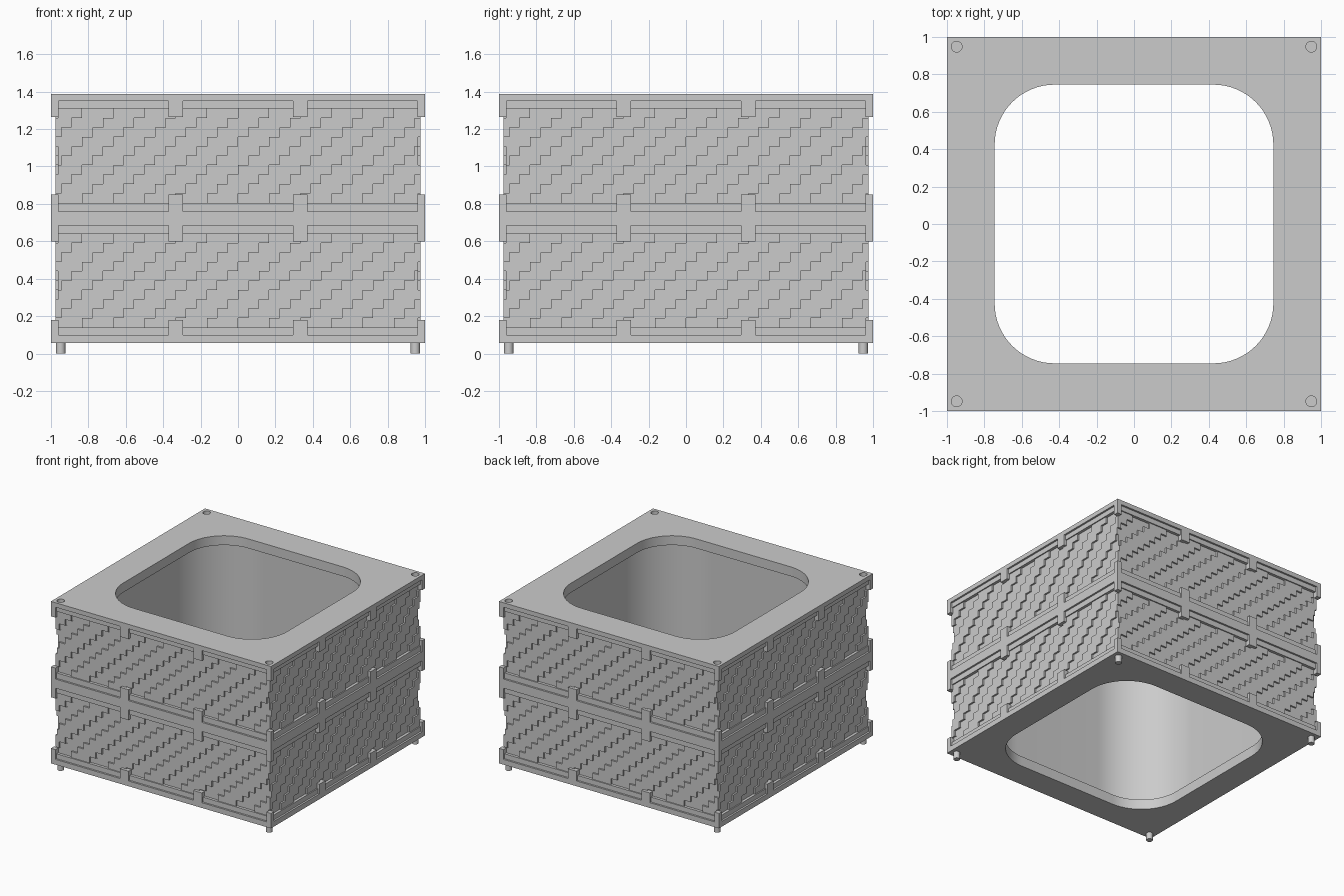
import bpy, bmesh, math

if "Cube" in bpy.data.objects:
    bpy.data.objects.remove(bpy.data.objects["Cube"])

grey = bpy.data.materials.new("plain grey")
grey.diffuse_color = (0.6, 0.6, 0.6, 1)
grey.use_nodes = True
grey.node_tree.nodes["Principled BSDF"].inputs["Base Color"].default_value = grey.diffuse_color


def finish(name, bm, smooth=False):
    bmesh.ops.recalc_face_normals(bm, faces=bm.faces)
    me = bpy.data.meshes.new(name)
    bm.to_mesh(me)
    bm.free()
    me.materials.append(grey)
    ob = bpy.data.objects.new(name, me)
    bpy.context.collection.objects.link(ob)
    if smooth:
        bpy.ops.object.select_all(action='DESELECT')
        ob.select_set(True)
        bpy.context.view_layer.objects.active = ob
        bpy.ops.object.shade_smooth_by_angle(angle=math.radians(30))
    return ob


def to_square(pts, half):
    return [(x * half / max(abs(x), abs(y)), y * half / max(abs(x), abs(y))) for x, y in pts]


def rounded_square(half, r, n=16):
    pts = []
    for q in range(4):
        a0 = q * math.pi / 2
        cx, cy = [(1, 1), (-1, 1), (-1, -1), (1, -1)][q]
        for i in range(n + 1):
            a = a0 + i * math.pi / 2 / n
            pts.append((cx * (half - r) + r * math.cos(a), cy * (half - r) + r * math.sin(a)))
    return pts


def ring(bm, outer, inner, z0, z1):
    """Closed ring between two outlines with matching points."""
    loops = [[bm.verts.new((x, y, z)) for x, y in pts]
             for pts, z in ((outer, z0), (outer, z1), (inner, z1), (inner, z0))]
    n = len(outer)
    for k in range(4):
        a, b = loops[k], loops[(k + 1) % 4]
        for i in range(n):
            j = (i + 1) % n
            bm.faces.new((a[i], a[j], b[j], b[i]))


def box(bm, x0, x1, y0, y1, z0, z1):
    ret = bmesh.ops.create_cube(bm, size=1)
    for v in ret["verts"]:
        v.co = ((x0 + x1) / 2 + v.co.x * (x1 - x0), (y0 + y1) / 2 + v.co.y * (y1 - y0),
                (z0 + z1) / 2 + v.co.z * (z1 - z0))


def pins(bm, r, z0, z1):
    for sx in (-1, 1):
        for sy in (-1, 1):
            ret = bmesh.ops.create_cone(bm, cap_ends=True, segments=24, radius1=r, radius2=r, depth=z1 - z0)
            bmesh.ops.translate(bm, verts=ret["verts"], vec=(sx * 0.948, sy * 0.948, (z0 + z1) / 2))


# top and bottom plates with their recessed ledges (wider opening below)
for name, half, r, p0, p1, l0, l1 in (("bottom", 0.785, 0.34, 0.057, 0.10, 0.10, 0.14),
                                      ("top", 0.745, 0.32, 1.35, 1.387, 1.31, 1.35)):
    opening = rounded_square(half, r)
    full, ledge = to_square(opening, 1.0), to_square(opening, 0.985)
    bm = bmesh.new()
    ring(bm, full, opening, p0, p1)
    plate = finish(name + "_plate", bm, True)
    bm = bmesh.new()
    ring(bm, ledge, opening, l0, l1)
    finish(name + "_ledge", bm, True)

# peg sockets cut in the top plate
bm = bmesh.new()
pins(bm, 0.029, 1.30, 1.45)
cutter = finish("socket_cutter", bm)
cutter.hide_render = True
mod = plate.modifiers.new("sockets", 'BOOLEAN')
mod.operation, mod.object, mod.solver = 'DIFFERENCE', cutter, 'EXACT'
bpy.context.view_layer.objects.active = plate
bpy.ops.object.modifier_apply(modifier=mod.name)
bpy.data.objects.remove(cutter)

# pegs underneath
bm = bmesh.new()
pins(bm, 0.025, 0.0, 0.08)
finish("pegs", bm, True)

# middle band
bm = bmesh.new()
core = to_square(opening, 0.93)
ring(bm, full, core, 0.685, 0.76)
ring(bm, ledge, core, 0.64, 0.685)
ring(bm, ledge, core, 0.76, 0.805)
finish("middle_band", bm)

# tabs on the bands: corners and two per side
bm = bmesh.new()
for z0, z1 in ((0.10, 0.18), (0.60, 0.685), (0.76, 0.85), (1.265, 1.35)):
    for s in (-1, 1):
        a, b = sorted((s * 0.94, s * 1.0))
        for c in (-0.333, 0.333):
            box(bm, c - 0.038, c + 0.038, a, b, z0, z1)
            box(bm, a, b, c - 0.038, c + 0.038, z0, z1)
        a, b = sorted((s * 0.96, s * 1.0))
        box(bm, a, b, -1, -0.96, z0, z1)
        box(bm, a, b, 0.96, 1, z0, z1)
finish("band_tabs", bm)

# stepped diagonal wall panels, built row by row: raised and sunken stripes
LEVELS = (0.962, 0.976)
CELLS, ROWS = 36, 10


def row_outline(k):
    d = [LEVELS[((m - k) % 6) // 3] for m in range(CELLS)]
    side = []
    for m in range(1, CELLS):
        if d[m] != d[m - 1]:
            # keep steps inside the corners
            u = max(-0.955, min(0.955, -1 + 2 * m / CELLS))
            side += [(u, -d[m - 1]), (u, -d[m])]
    side.append((d[0], -d[-1]))
    pts = []
    for _ in range(4):
        pts += side
        side = [(-y, x) for x, y in side]
    return pts


for name, z0, z1 in (("lower_panels", 0.14, 0.64), ("upper_panels", 0.805, 1.31)):
    bm = bmesh.new()
    h = (z1 - z0) / ROWS
    for k in range(ROWS):
        pts = row_outline(k)
        ring(bm, pts, to_square(pts, 0.93), z0 + k * h, z0 + (k + 1) * h)
    finish(name, bm)

# rounded inner liner
bm = bmesh.new()
inner = rounded_square(0.9, 0.5, 24)
ring(bm, to_square(inner, 0.93), inner, 0.14, 1.31)
finish("inner_liner", bm, True)
